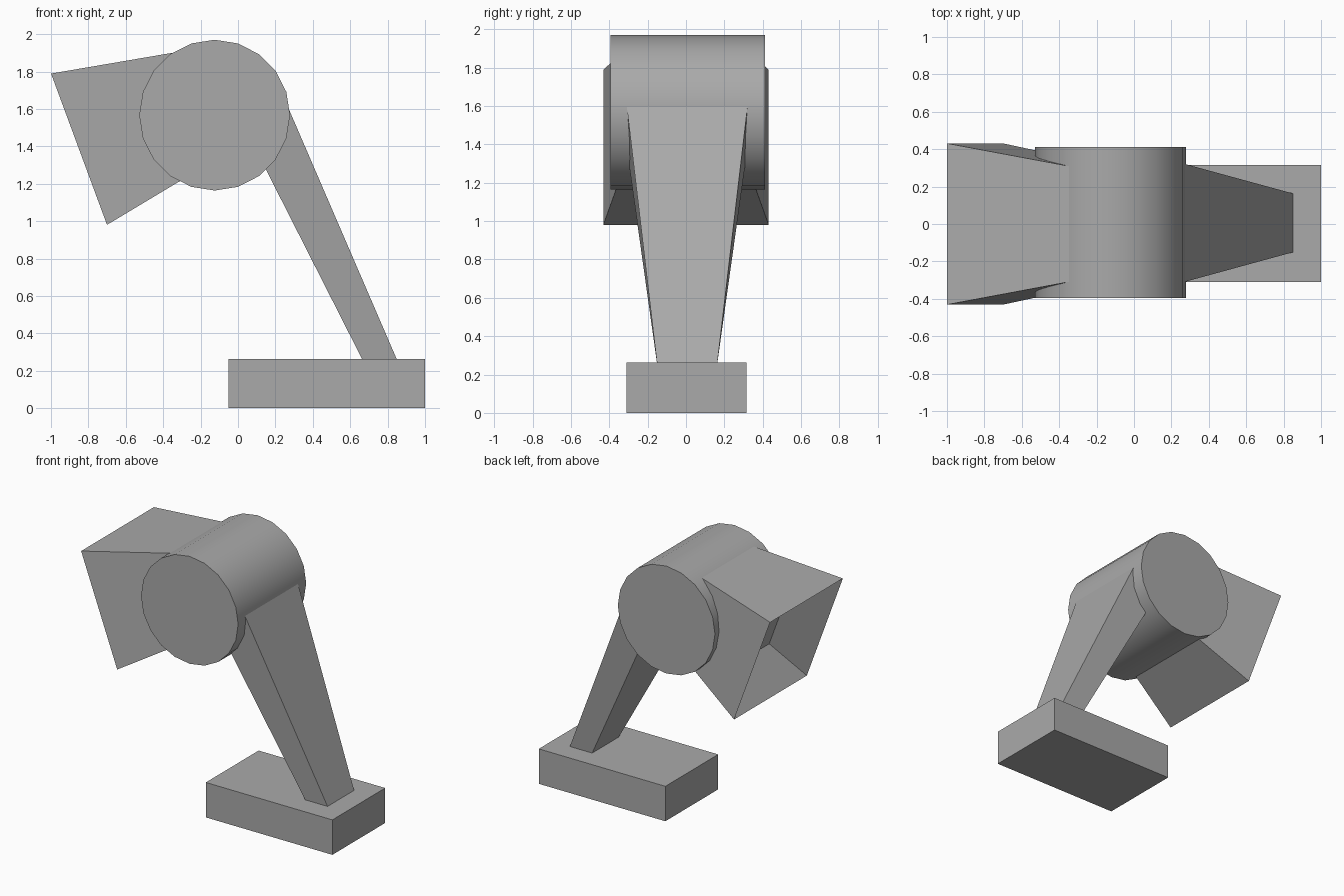
import bpy, bmesh, math
from mathutils import Vector

if "Cube" in bpy.data.objects:
    bpy.data.objects.remove(bpy.data.objects["Cube"])

grey = bpy.data.materials.new("plain grey")
grey.diffuse_color = (0.4, 0.4, 0.4, 1)
grey.use_nodes = True
grey.node_tree.nodes["Principled BSDF"].inputs["Base Color"].default_value = grey.diffuse_color


def finish(name, bm):
    mesh = bpy.data.meshes.new(name)
    bmesh.ops.recalc_face_normals(bm, faces=bm.faces[:])
    bm.to_mesh(mesh)
    bm.free()
    mesh.materials.append(grey)
    obj = bpy.data.objects.new(name, mesh)
    bpy.context.collection.objects.link(obj)
    return obj


def loft(name, rings):
    """Closed solid through a series of four-cornered rings."""
    bm = bmesh.new()
    loops = [[bm.verts.new(p) for p in ring] for ring in rings]
    for a, b in zip(loops, loops[1:]):
        for i in range(4):
            j = (i + 1) % 4
            bm.faces.new((a[i], a[j], b[j], b[i]))
    bm.faces.new(loops[0])
    bm.faces.new(loops[-1])
    return finish(name, bm)


def rect(a, b, half, cy=0.003):
    """Ring spanning the xz points a and b, with half width along y."""
    return [(a[0], cy - half, a[1]), (b[0], cy - half, b[1]),
            (b[0], cy + half, b[1]), (a[0], cy + half, a[1])]


# Base block
loft("base", [rect((-0.05, 0), (1, 0), 0.313), rect((-0.05, 0.262), (1, 0.262), 0.313)])

# Leaning arm, widening upward into the drum
loft("arm", [rect((0.67, 0.25), (0.854, 0.25), 0.156, 0.006),
             rect((0.06, 1.452), (0.235, 1.685), 0.325, 0.006)])

# Shade: tapered box with a recessed opening, tilted along its axis
axis = Vector((0.938, 0.347))
up = Vector((-0.347, 0.938))
mouth = Vector((-0.85, 1.385))


def shade_ring(depth, half):
    c = mouth + axis * depth
    return rect(c - up * half, c + up * half, half, 0.0)


loft("shade", [shade_ring(0.27, 0.265), shade_ring(0, 0.431), shade_ring(0.7, 0.30)])

# Drum joint lying along y
bpy.ops.mesh.primitive_cylinder_add(vertices=20, radius=0.403, depth=0.806,
                                    location=(-0.125, 0.008, 1.567),
                                    rotation=(math.pi / 2, 0, 0))
drum = bpy.context.object
drum.name = "drum"
drum.data.materials.append(grey)
bpy.ops.object.shade_smooth_by_angle(angle=math.radians(30))
